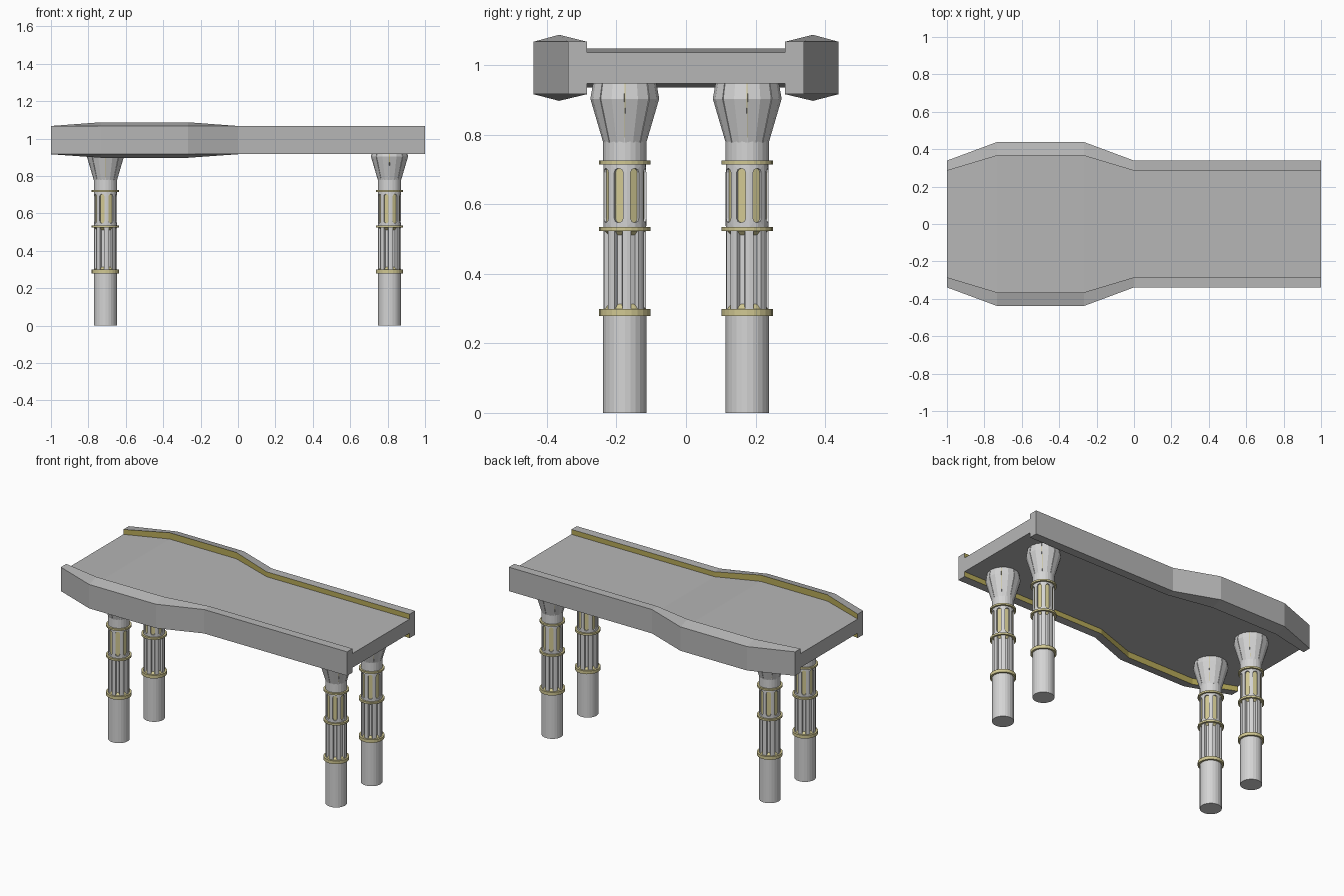
import bpy, bmesh, math
from math import cos, sin, pi, radians

if "Cube" in bpy.data.objects:
    bpy.data.objects.remove(bpy.data.objects["Cube"])


def material(name, rgb):
    m = bpy.data.materials.new(name)
    m.diffuse_color = (*rgb, 1)
    m.use_nodes = True
    m.node_tree.nodes["Principled BSDF"].inputs["Base Color"].default_value = m.diffuse_color
    return m


STONE = material("deck grey", (0.47, 0.47, 0.47))
TRIM = material("deck gold", (0.47, 0.40, 0.10))
PALE = material("column light grey", (0.66, 0.66, 0.66))
GOLD = material("column pale gold", (0.64, 0.58, 0.29))


def loft(bm, rings, mats=None, cap=True):
    """Skin a list of closed point rings; mats gives a material per side."""
    loops = [[bm.verts.new(p) for p in r] for r in rings]
    n = len(rings[0])
    for a, b in zip(loops, loops[1:]):
        for j in range(n):
            k = (j + 1) % n
            f = bm.faces.new((a[j], a[k], b[k], b[j]))
            f.material_index = mats[j] if mats else 0
    if cap:
        bm.faces.new(loops[0][::-1])
        bm.faces.new(loops[-1])


def to_mesh(bm, name, mats):
    bmesh.ops.recalc_face_normals(bm, faces=bm.faces)
    me = bpy.data.meshes.new(name)
    bm.to_mesh(me)
    bm.free()
    for m in mats:
        me.materials.append(m)
    return me


def place(me, name, loc=(0, 0, 0)):
    ob = bpy.data.objects.new(name, me)
    ob.location = loc
    bpy.context.collection.objects.link(ob)
    return ob


def lathe(profile, n=24, name="lathe", mat=PALE):
    bm = bmesh.new()
    loft(bm, [[(r * cos(2 * pi * i / n), r * sin(2 * pi * i / n), z)
               for i in range(n)] for r, z in profile])
    return to_mesh(bm, name, [mat])


# Deck stations: x position and whether the bridge is wide there
STATIONS = [(-1, 0), (-0.733, 1), (-0.267, 1), (0, 0), (1, 0)]


def mix(a, b, t):
    return a + (b - a) * t


# Deck slab
bm = bmesh.new()
rings = []
for x, t in STATIONS:
    y, lo, hi = mix(0.285, 0.365, t), mix(0.947, 0.935, t), mix(1.036, 1.047, t)
    rings.append([(x, -y, lo), (x, y, lo), (x, y, hi), (x, -y, hi)])
loft(bm, rings)
place(to_mesh(bm, "deck", [STONE]), "deck")

# Side rails with gold inner faces
for side, label in ((-1, "front"), (1, "back")):
    bm = bmesh.new()
    rings = []
    for x, t in STATIONS:
        yi, yo = side * mix(0.285, 0.365, t), side * mix(0.339, 0.438, t)
        lo, hi = mix(0.916, 0.897, t), mix(1.067, 1.087, t)
        rings.append([(x, yi, lo), (x, yi, hi), (x, yo, 1.067), (x, yo, 0.916)])
    loft(bm, rings, mats=[1, 0, 0, 0])
    place(to_mesh(bm, "rail", [STONE, TRIM]), label + "_rail")

R = 0.062
OFFSET = radians(-17)   # turn of the slots and flutes
parts = []

# Plain shaft pieces
parts.append(("lower_shaft", lathe([(R, 0), (R, 0.285)])))
parts.append(("upper_shaft", lathe([(R, 0.72), (R, 0.80)])))

# Gold rings
for i, (lo, hi) in enumerate([(0.279, 0.299), (0.523, 0.535), (0.714, 0.725)]):
    parts.append((f"ring_{i + 1}", lathe([(0.0735, lo), (0.0735, hi)], mat=GOLD)))

# Gold slopes closing the flutes at both ends
parts.append(("flute_foot", lathe([(R - 0.001, 0.298), (0.046, 0.316)], mat=GOLD)))
parts.append(("flute_head", lathe([(0.046, 0.508), (R - 0.001, 0.524)], mat=GOLD)))

# Fluted section: eight ribs and eight grooves
bm = bmesh.new()
outline = []
for k in range(8):
    c = OFFSET + k * pi / 4
    for d, r in ((-11, R), (-8, 0.049), (8, 0.049), (11, R), (22.5, R)):
        a = c + radians(d)
        outline.append((r * cos(a), r * sin(a)))
loft(bm, [[(x, y, z) for x, y in outline] for z in (0.29, 0.53)])
parts.append(("fluted_shaft", to_mesh(bm, "fluted_shaft", [PALE])))

# Slotted band: eight rounded recesses with gold floors
bm = bmesh.new()
W, H, w, h, c = radians(22.5), 0.092, radians(12.5), 0.078, 0.012
ca = c / R
corner = [(w, h - c), (w - 0.3 * ca, h - 0.3 * c), (w - ca, h)]
border = [(W, h - c), (W, H), (w - ca, H)]


def around(q):
    return (q + [(-a, z) for a, z in q[::-1]] + [(-a, -z) for a, z in q]
            + [(a, -z) for a, z in q[::-1]])


for k in range(8):
    def wrap(pts, r):
        return [(r * cos(OFFSET + k * pi / 4 + a), r * sin(OFFSET + k * pi / 4 + a),
                 0.625 + z) for a, z in pts]
    inner = wrap(around(corner), 0.055)
    loft(bm, [wrap(around(border), R), wrap(around(corner), R), inner], cap=False)
    floor = bm.faces.new([bm.verts.new(p) for p in inner])
    floor.material_index = 1
bmesh.ops.remove_doubles(bm, verts=bm.verts, dist=0.00005)
parts.append(("slotted_band", to_mesh(bm, "slotted_band", [PALE, GOLD])))

# Capital: eight flared petals over a gold core
CAP = [(R, 0.777), (0.099, 0.903), (0.091, 0.948)]
bm = bmesh.new()
for k in range(8):
    c = (k + 0.5) * pi / 4
    angles = [c + radians(d) for d in (-21.6, 0, 21.6)]
    loft(bm, [[(r * cos(a), r * sin(a), z) for a in angles]
              + [((r - 0.012) * cos(a), (r - 0.012) * sin(a), z) for a in angles[::-1]]
              for r, z in CAP])
parts.append(("capital_petals", to_mesh(bm, "capital_petals", [PALE])))
parts.append(("capital_core", lathe([(r - 0.004, z + 0.001) for r, z in CAP], 16, mat=GOLD)))

# Four columns share the same part meshes
for px, end in ((-0.709, "left"), (0.81, "right")):
    for py, row in ((-0.176, "front"), (0.176, "back")):
        for name, me in parts:
            place(me, f"{end}_{row}_column_{name}", (px, py, 0))
